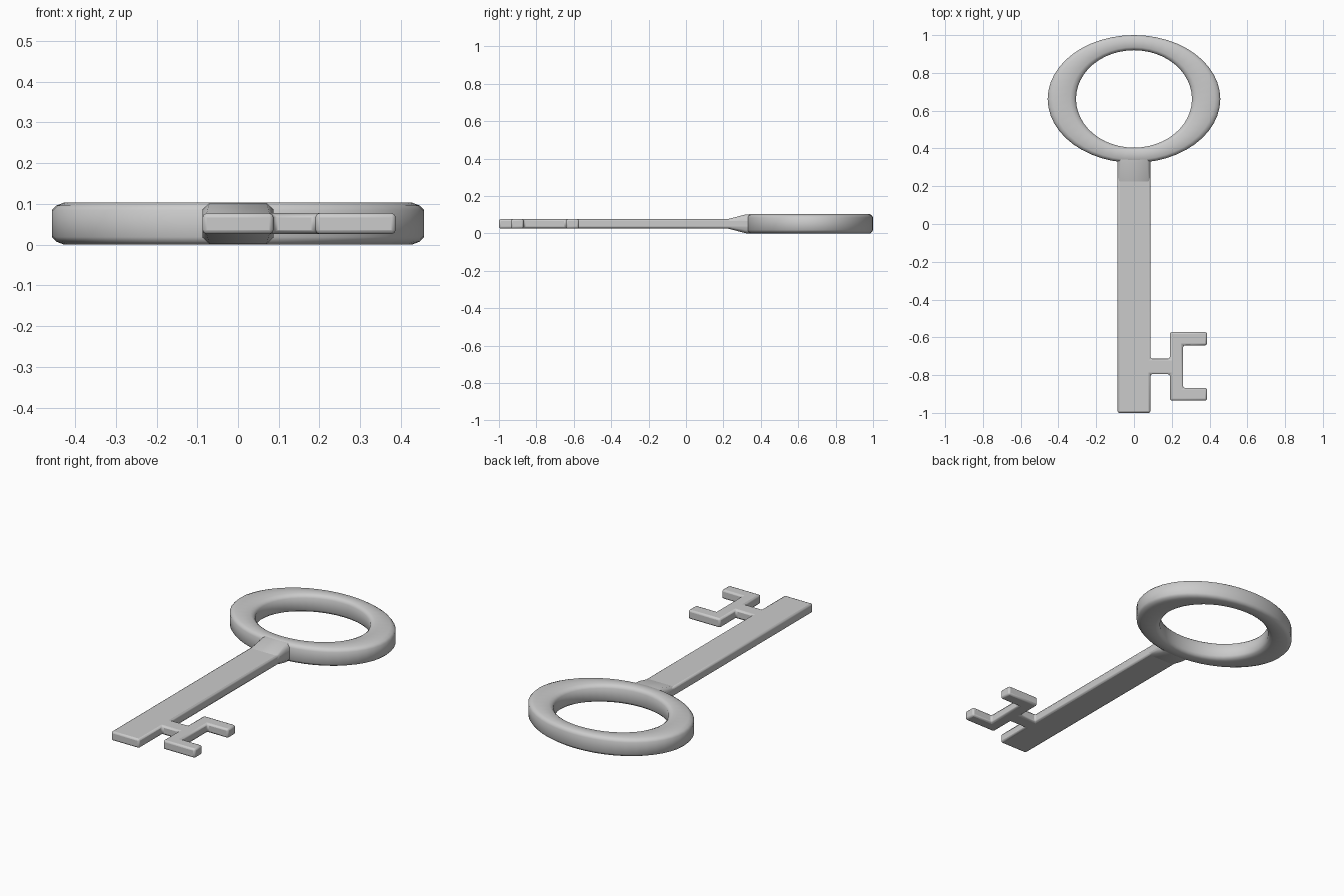
import bpy, bmesh, math

if "Cube" in bpy.data.objects:
    bpy.data.objects.remove(bpy.data.objects["Cube"])

ZC = 0.0515      # mid height of the key
RING_H = 0.0515  # half thickness of the bow
BLADE_H = 0.0255 # half thickness of the shaft and bit


def finish(name, bm, angle):
    bmesh.ops.recalc_face_normals(bm, faces=bm.faces[:])
    me = bpy.data.meshes.new(name)
    bm.to_mesh(me)
    bm.free()
    ob = bpy.data.objects.new(name, me)
    bpy.context.collection.objects.link(ob)
    bpy.ops.object.select_all(action='DESELECT')
    ob.select_set(True)
    bpy.context.view_layer.objects.active = ob
    bpy.ops.object.shade_smooth_by_angle(angle=math.radians(angle))
    return ob


def bridge(bm, loops, closed):
    n, m = len(loops), len(loops[0])
    for i in range(n if closed else n - 1):
        a, b = loops[i], loops[(i + 1) % n]
        for j in range(m):
            k = (j + 1) % m
            bm.faces.new((a[j], a[k], b[k], b[j]))


# Bow: chamfered section swept round between the inner and outer ellipses
half = [(0.0, 0.033), (0.08, 0.044), (0.2, RING_H), (0.8, RING_H), (0.93, 0.044), (1.0, 0.033)]
section = half + [(t, -z) for t, z in reversed(half)]
bm = bmesh.new()
loops = []
SEG = 48
for i in range(SEG):
    a = 2 * math.pi * i / SEG
    loops.append([bm.verts.new(((0.307 + 0.15 * t) * math.cos(a),
                                0.662 + (0.258 + 0.08 * t) * math.sin(a),
                                ZC + z)) for t, z in section])
bridge(bm, loops, True)
finish("bow_ring", bm, 60)

# Shaft and bit: one outline, extruded and bevelled
outline = [(-0.087, -1.0), (0.087, -1.0), (0.087, -0.795), (0.19, -0.795),
           (0.19, -0.935), (0.387, -0.935), (0.387, -0.868), (0.26, -0.868),
           (0.26, -0.642), (0.387, -0.642), (0.387, -0.572), (0.19, -0.572),
           (0.19, -0.713), (0.087, -0.713), (0.087, 0.365), (-0.087, 0.365)]
bm = bmesh.new()
face = bm.faces.new([bm.verts.new((x, y, ZC - BLADE_H)) for x, y in outline])
top = bmesh.ops.extrude_face_region(bm, geom=[face])
bmesh.ops.translate(bm, vec=(0, 0, 2 * BLADE_H),
                    verts=[v for v in top['geom'] if isinstance(v, bmesh.types.BMVert)])
blade = finish("shaft_and_bit", bm, 50)
bev = blade.modifiers.new("bevel", 'BEVEL')
bev.width = 0.01
bev.segments = 2
bev.limit_method = 'ANGLE'
bpy.ops.object.modifier_apply(modifier="bevel")
bpy.ops.object.shade_smooth_by_angle(angle=math.radians(50))

# Neck: flares from the shaft thickness up to the bow thickness
bm = bmesh.new()
loops = []
for y, h, c in ((0.225, BLADE_H, 0.01), (0.32, 0.0505, 0.017), (0.37, 0.0505, 0.017)):
    w = 0.087
    pts = [(w, h - c), (w - c, h), (c - w, h), (-w, h - c),
           (-w, c - h), (c - w, -h), (w - c, -h), (w, c - h)]
    loops.append([bm.verts.new((x, y, ZC + z)) for x, z in pts])
bridge(bm, loops, False)
bm.faces.new(loops[0])
bm.faces.new(loops[-1])
finish("neck", bm, 50)
